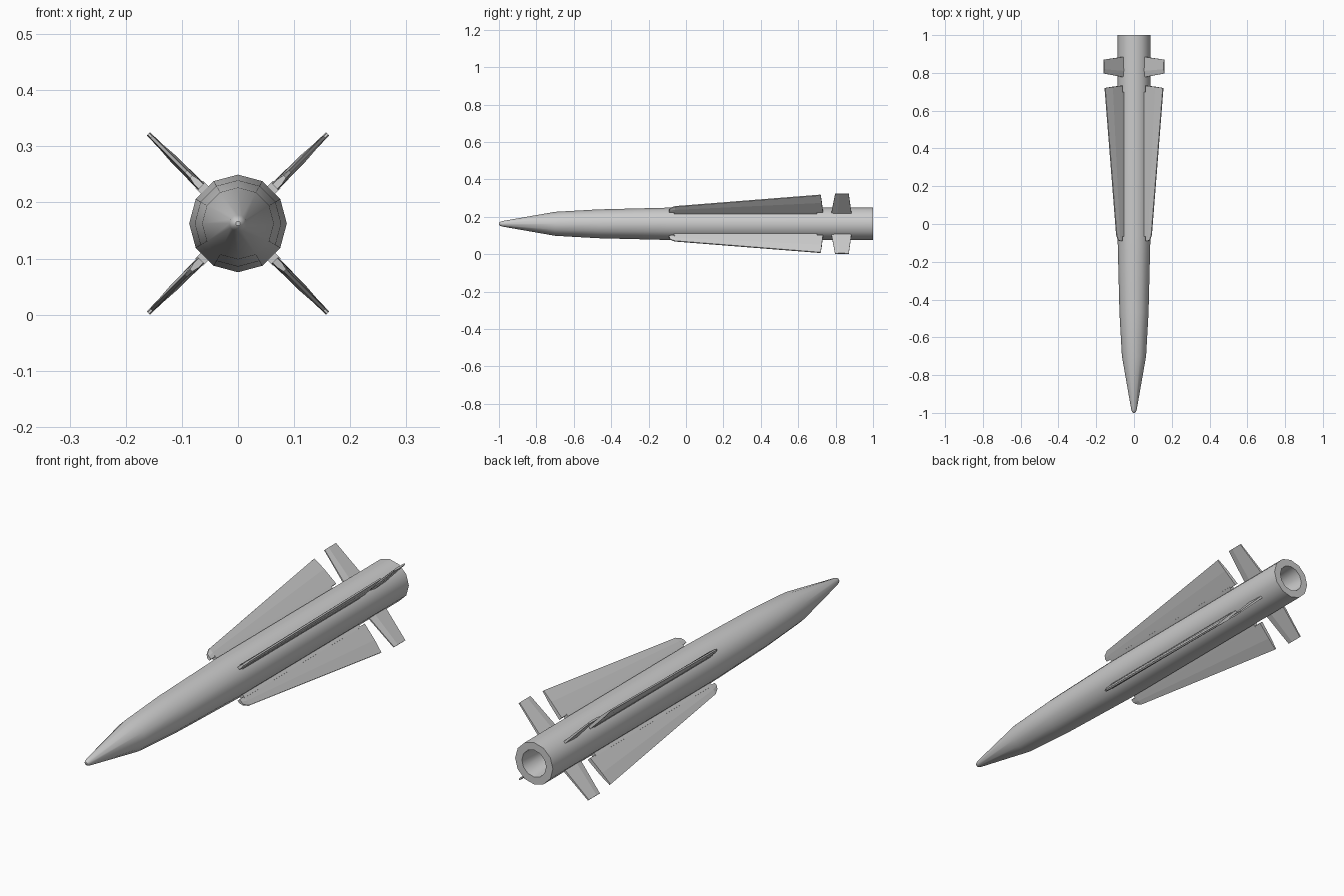
import bpy, bmesh, math
from mathutils import Vector

if "Cube" in bpy.data.objects:
    bpy.data.objects.remove(bpy.data.objects["Cube"])

CZ = 0.1625   # height of the body axis
SIDES = 12


def make_object(name, verts, faces, smooth=False):
    mesh = bpy.data.meshes.new(name)
    mesh.from_pydata(verts, [], faces)
    bm = bmesh.new()
    bm.from_mesh(mesh)
    bmesh.ops.recalc_face_normals(bm, faces=bm.faces)
    bm.to_mesh(mesh)
    bm.free()
    ob = bpy.data.objects.new(name, mesh)
    bpy.context.collection.objects.link(ob)
    if smooth:
        bpy.ops.object.select_all(action='DESELECT')
        bpy.context.view_layer.objects.active = ob
        ob.select_set(True)
        bpy.ops.object.shade_smooth_by_angle(angle=math.radians(40))
    return ob


def lathe(name, profile):
    """Turn (y, radius) points round the long axis and cap both ends."""
    verts, faces = [], []
    for y, r in profile:
        for k in range(SIDES):
            a = 2 * math.pi * k / SIDES
            verts.append((r * math.cos(a), y, CZ + r * math.sin(a)))
    for i in range(len(profile) - 1):
        for k in range(SIDES):
            n = (k + 1) % SIDES
            a, b = i * SIDES, (i + 1) * SIDES
            faces.append((a + k, a + n, b + n, b + k))
    last = (len(profile) - 1) * SIDES
    faces.append(tuple(range(SIDES)))
    faces.append(tuple(range(last, last + SIDES)))
    return make_object(name, verts, faces, True)


def loft(name, sections, angle):
    """Join closed sections of (span, y, thickness) points, set at an angle round the body."""
    out = Vector((math.cos(angle), 0, math.sin(angle)))
    side = Vector((-math.sin(angle), 0, math.cos(angle)))
    n = len(sections[0])
    verts = [out * d + side * t + Vector((0, y, CZ)) for s in sections for d, y, t in s]
    faces = [tuple(range(n)), tuple(range(len(verts) - n, len(verts)))]
    for i in range(len(sections) - 1):
        for k in range(n):
            m = (k + 1) % n
            faces.append((i * n + k, i * n + m, (i + 1) * n + m, (i + 1) * n + k))
    return make_object(name, verts, faces)


def mirrored(points):
    """Close a half section by mirroring its thickness."""
    return points + [(d, y, -t) for d, y, t in reversed(points)]


# body with nose and hollow nozzle
lathe("body", [(-1.0, 0.004), (-0.995, 0.010), (-0.98, 0.015), (-0.70, 0.064),
               (-0.47, 0.077), (-0.07, 0.087), (1.0, 0.087),
               (1.0, 0.056), (0.88, 0.045)])

for i in range(4):
    ang = math.radians(45 + 90 * i)

    # long wing, thinning from a ridge to the leading edge
    loft(f"wing_{i + 1}", [
        mirrored([(0.093, -0.09, 0.006), (0.105, -0.09, 0.006), (0.118, -0.085, 0.003)]),
        mirrored([(0.093, -0.06, 0.008), (0.112, -0.06, 0.007), (0.131, -0.06, 0.003)]),
        mirrored([(0.093, 0.732, 0.008), (0.165, 0.726, 0.007), (0.218, 0.72, 0.003)]),
    ], ang)

    # strip joining the wing to the body
    loft(f"wing_mount_{i + 1}", [
        mirrored([(0.075, y, 0.0095), (0.098, y, 0.0095)]) for y in (-0.065, 0.70)
    ], ang)

    # tail fin
    loft(f"tail_fin_{i + 1}", [
        mirrored([(0.078, 0.777, 0.003), (0.078, 0.81, 0.008), (0.078, 0.885, 0.005)]),
        mirrored([(0.226, 0.797, 0.002), (0.226, 0.82, 0.004), (0.226, 0.87, 0.003)]),
    ], ang)
